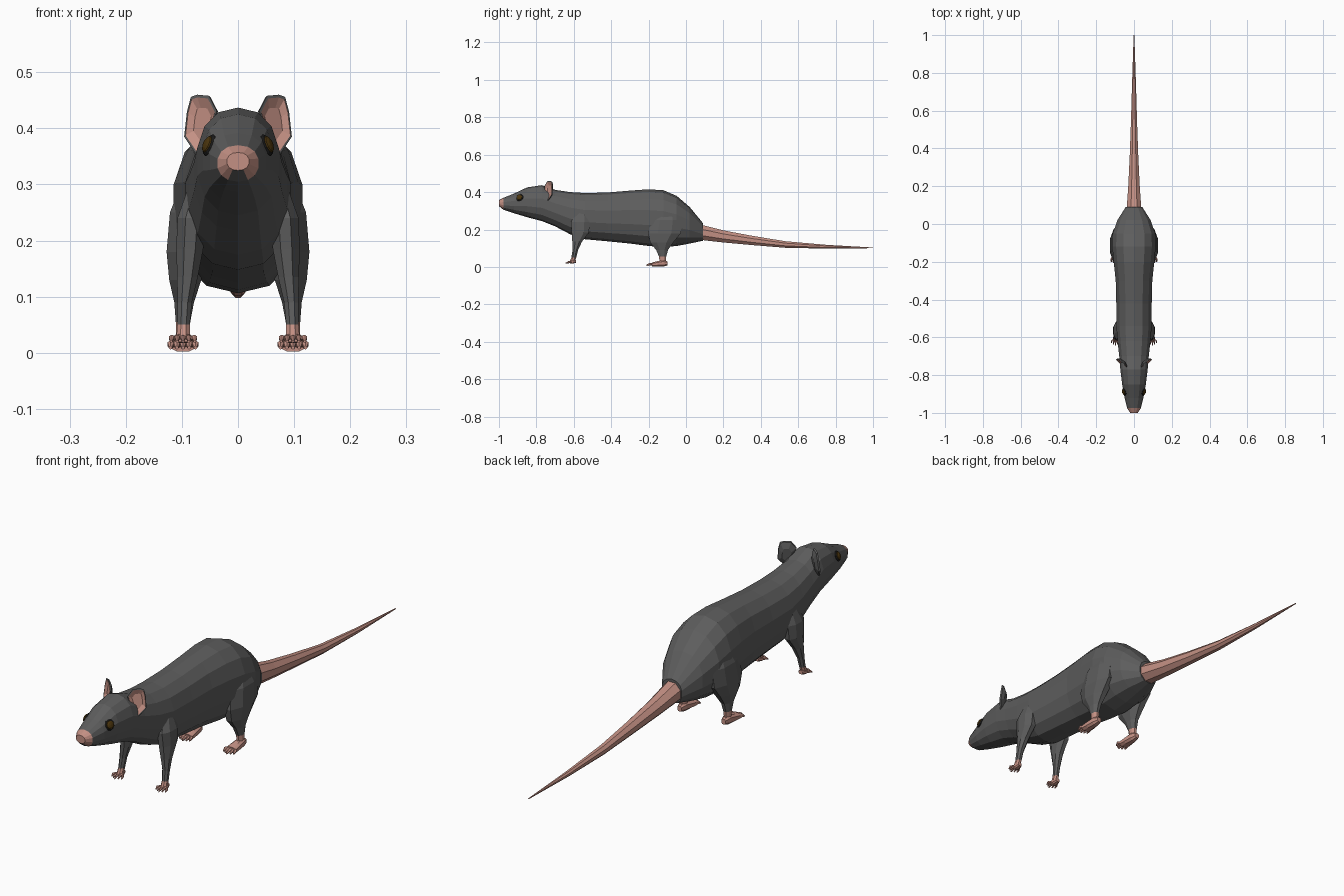
import bpy, bmesh
from math import cos, sin, pi
from mathutils import Vector

cube = bpy.data.objects.get("Cube")
if cube:
    bpy.data.objects.remove(cube, do_unlink=True)


def material(name, color):
    m = bpy.data.materials.new(name)
    m.use_nodes = True
    m.diffuse_color = (*color, 1)
    m.node_tree.nodes["Principled BSDF"].inputs["Base Color"].default_value = (*color, 1)
    return m


FUR = material("grey fur", (0.11, 0.11, 0.11))
SKIN = material("pink skin", (0.55, 0.28, 0.23))
EYE = material("brown eye", (0.07, 0.035, 0.004))
RIM = material("dark eyelid", (0.01, 0.01, 0.01))


def finish(name, bm, mats, rule=None, mirror=False):
    bmesh.ops.recalc_face_normals(bm, faces=bm.faces)
    if rule:
        for f in bm.faces:
            f.material_index = int(rule(f))
    mesh = bpy.data.meshes.new(name)
    bm.to_mesh(mesh)
    bm.free()
    for m in mats:
        mesh.materials.append(m)
    ob = bpy.data.objects.new(name, mesh)
    bpy.context.scene.collection.objects.link(ob)
    if mirror:
        ob.modifiers.new("Mirror", 'MIRROR').use_mirror_merge = False
    return ob


def power(v, n):
    return abs(v) ** (2 / n) * (1 if v >= 0 else -1)


def add_loft(bm, rows, axis, sides=8, n=2.0):
    """Rows are x, y, z, half width, half height (or depth when axis is z)."""
    rings = []
    for x, y, z, a, b in rows:
        ring = []
        for i in range(sides):
            t = 2 * pi * (i + 0.5) / sides
            u, v = a * power(cos(t), n), b * power(sin(t), n)
            ring.append(bm.verts.new((x + u, y, z + v) if axis == 'y' else (x + u, y + v, z)))
        rings.append(ring)
    for p, q in zip(rings, rings[1:]):
        for i in range(sides):
            j = (i + 1) % sides
            bm.faces.new((p[i], p[j], q[j], q[i]))
    bm.faces.new(rings[0])
    bm.faces.new(rings[-1])


def loft(name, rows, axis, mats, sides=8, n=2.0, rule=None, mirror=False):
    bm = bmesh.new()
    add_loft(bm, rows, axis, sides, n)
    return finish(name, bm, mats, rule, mirror)


# Head and body in one skin: y, top, bottom, half width
profile = [
    (-1.0, .357, .325, .02), (-.975, .37, .305, .037), (-.92, .392, .287, .051),
    (-.85, .425, .266, .064), (-.77, .437, .245, .074), (-.7, .412, .217, .08),
    (-.62, .4, .175, .089), (-.54, .395, .148, .096), (-.42, .398, .137, .096),
    (-.3, .408, .125, .099), (-.2, .415, .112, .11), (-.12, .41, .106, .118),
    (-.05, .38, .112, .115), (.02, .32, .125, .09), (.09, .235, .14, .045),
]
loft("body", [(0, y, (t + b) / 2, w, (t - b) / 2) for y, t, b, w in profile], 'y',
     [FUR, SKIN], 14, 2.25,
     lambda f: f.calc_center_median().y < -.98 and f.calc_center_median().z > .318)

# Tail
tail = [(.08, .185, .042, .044), (.2, .163, .033, .035), (.35, .142, .025, .027),
        (.53, .12, .018, .019), (.75, .108, .011, .011), (1.0, .102, .002, .002)]
loft("tail", [(0, y, z, w, h) for y, z, w, h in tail], 'y', [SKIN], 8)

# Legs: fur above, bare skin at the ankle
loft("front_leg", [
    (.07, -.555, .3, .018, .03), (.083, -.565, .24, .027, .055), (.086, -.565, .185, .026, .05),
    (.09, -.582, .135, .02, .028), (.095, -.592, .09, .014, .016),
    (.097, -.6, .05, .012, .014), (.098, -.61, .025, .013, .015)],
    'z', [FUR, SKIN], 8, rule=lambda f: f.calc_center_median().z < .045, mirror=True)
loft("hind_leg", [
    (.075, -.1, .31, .025, .05), (.088, -.105, .25, .036, .09), (.094, -.115, .18, .036, .095),
    (.094, -.13, .13, .031, .066), (.096, -.128, .09, .019, .034),
    (.098, -.125, .055, .014, .021), (.098, -.125, .03, .013, .018)],
    'z', [FUR, SKIN], 8, rule=lambda f: f.calc_center_median().z < .045, mirror=True)


def paw(name, palm, root_y, tip_y, root_z, tip_z, spread, toe):
    bm = bmesh.new()
    add_loft(bm, palm, 'y', 8, 2.6)
    for k in range(-2, 3):
        end = tip_y + .006 * abs(k)
        x0, x1 = .098 + k * spread * .7, .098 + k * spread
        add_loft(bm, [(x0, root_y, root_z, toe, toe),
                      (x1, (root_y + end) / 2, (root_z + tip_z) / 2 + .004, toe, toe),
                      (x1, end, tip_z, toe * .5, toe * .5)], 'y', 6)
    finish(name, bm, [SKIN], mirror=True)


paw("front_paw", [(.098, -.588, .03, .009, .008), (.098, -.605, .027, .015, .01),
                  (.098, -.62, .026, .015, .007)], -.612, -.643, .026, .02, .0105, .0048)
paw("hind_paw", [(.098, -.098, .018, .01, .011), (.098, -.12, .02, .017, .019),
                 (.098, -.155, .016, .021, .015), (.098, -.183, .013, .023, .011)],
    -.175, -.212, .014, .009, .011, .0065)

# Ears: cupped shell, pink inside, fur rim and back
outline = [(.073, .351), (.096, .385), (.091, .43), (.084, .456), (.073, .46),
           (.052, .458), (.038, .431), (.057, .367)]
centre = Vector((.07, .41))
facing = Vector((.62, -.78, .1)).normalized()


def ear_ring(bm, scale, push):
    ring = []
    for x, z in outline:
        p = centre + (Vector((x, z)) - centre) * scale
        y = -.735 + (p.x - .07) * .8 + (p.y - .41) * .15
        ring.append(bm.verts.new(Vector((p.x, y, p.y)) + facing * push))
    return ring


bm = bmesh.new()
rings = [ear_ring(bm, .5, -.016), ear_ring(bm, .96, -.006), ear_ring(bm, 1, 0),
         ear_ring(bm, .9, 0), ear_ring(bm, .55, -.008)]
for r, (p, q) in enumerate(zip(rings, rings[1:])):
    for i in range(len(p)):
        j = (i + 1) % len(p)
        bm.faces.new((p[i], p[j], q[j], q[i])).material_index = int(r == 3)
bm.faces.new(rings[0])
bm.faces.new(rings[-1]).material_index = 1
finish("ear", bm, [FUR, SKIN], mirror=True)


# Eyes: flattened domes set in dark lids
def eye_part(name, radius, depth, push, mat):
    bm = bmesh.new()
    bmesh.ops.create_uvsphere(bm, u_segments=10, v_segments=6, radius=1)
    out = Vector((.87, -.32, .38)).normalized()
    turn = out.to_track_quat('Z', 'Y')
    for v in bm.verts:
        local = Vector((v.co.x * radius, v.co.y * radius, v.co.z * depth))
        v.co = turn @ local + Vector((.051, -.889, .37)) + out * push
    finish(name, bm, [mat], mirror=True)


eye_part("eyelid", .021, .007, 0, RIM)
eye_part("eye", .017, .009, .002, EYE)
